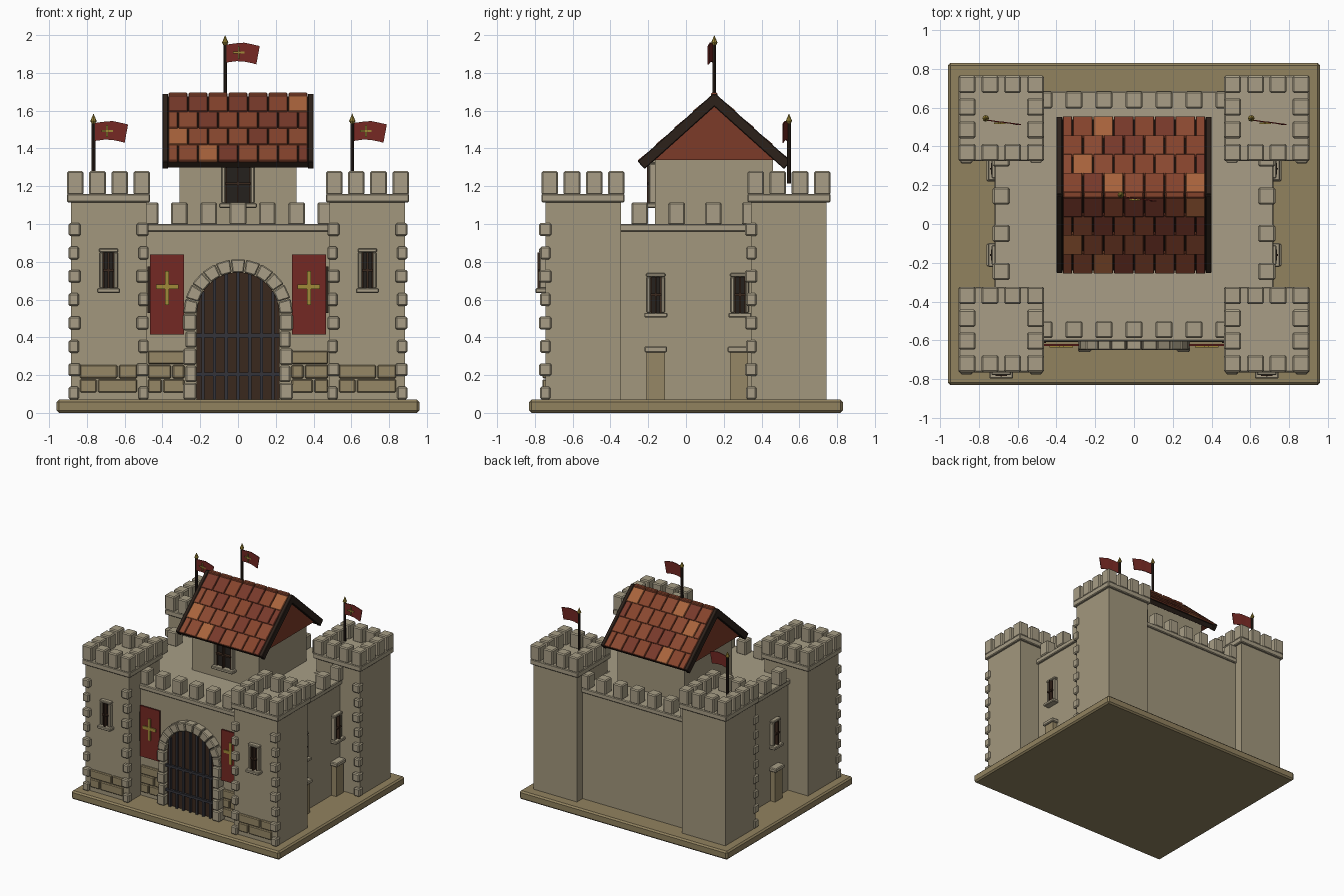
import bpy, bmesh, random
from math import sin, cos, pi, atan2, sqrt, hypot
from mathutils import Matrix, Vector

if "Cube" in bpy.data.objects:
    bpy.data.objects.remove(bpy.data.objects["Cube"])

random.seed(4)


def mat(name, hexcol):
    m = bpy.data.materials.new(name)
    rgb = [int(hexcol[i:i + 2], 16) / 255 for i in (0, 2, 4)]
    m.diffuse_color = [c / 12.92 if c < .04 else ((c + .055) / 1.055) ** 2.4 for c in rgb] + [1]
    m.use_nodes = True
    m.node_tree.nodes["Principled BSDF"].inputs["Base Color"].default_value = m.diffuse_color
    return m


STONE, TRIM = mat("stone", "A2977D"), mat("trim_stone", "A89E86")
EARTH, BRICK = mat("earth", "91825F"), mat("brick", "968766")
WOOD, TIMBER = mat("wood", "3A281D"), mat("timber", "2C211A")
DARK, IRON = mat("dark_glass", "25211D"), mat("iron", "34343A")
RED, GOLD, GABLE = mat("red_cloth", "742823"), mat("gold", "A08A38"), mat("gable_red", "7C3B28")
TILES = [mat("tile_%d" % i, h) for i, h in enumerate(("77392A", "85432C", "8A4830", "A8633C"))]


def B(x0, x1, y0, y1, z0, z1):
    """box from bounds"""
    return Matrix.LocRotScale(((x0 + x1) / 2, (y0 + y1) / 2, (z0 + z1) / 2), None,
                              (abs(x1 - x0), abs(y1 - y0), abs(z1 - z0)))


def C(c, s):
    """box from centre and size"""
    return Matrix.LocRotScale(c, None, s)


def part(name, material, boxes=(), prisms=(), bevel=0):
    """one object from boxes and from extruded outlines (point list, extrusion vector)"""
    bm = bmesh.new()
    for m in boxes:
        bmesh.ops.create_cube(bm, size=1, matrix=m)
    for pts, vec in prisms:
        f = bm.faces.new([bm.verts.new(p) for p in pts])
        new = bmesh.ops.extrude_face_region(bm, geom=[f])["geom"]
        bmesh.ops.translate(bm, vec=vec, verts=[v for v in new if isinstance(v, bmesh.types.BMVert)])
        # extrude_face_region keeps the outline face only when asked, so close the back
        if not f.is_valid:
            bmesh.ops.holes_fill(bm, edges=bm.edges[:], sides=0)
    bmesh.ops.recalc_face_normals(bm, faces=bm.faces[:])
    me = bpy.data.meshes.new(name)
    bm.to_mesh(me)
    bm.free()
    me.materials.append(material)
    ob = bpy.data.objects.new(name, me)
    bpy.context.collection.objects.link(ob)
    if bevel:
        b = ob.modifiers.new("bevel", "BEVEL")
        b.width, b.segments = bevel, 1
    return ob


# ground slab, curtain walls and their battlements
part("ground_slab", EARTH, [B(-.96, .96, -.83, .83, 0, .07)], bevel=.012)
part("curtain_wall", STONE, [B(-.7, .7, -.59, .67, .06, .97)])
part("wall_cornice", TRIM, [B(-.72, .72, -.605, .685, .96, 1.0)], bevel=.006)
m = [C((i * .155, y, 1.055), (.088, .088, .12)) for i in range(-3, 4) for y in (-.545, .64)]
m += [C((s * .685, -.245 + i * .195, 1.055), (.088, .088, .12)) for i in range(4) for s in (-1, 1)]
part("wall_merlons", TRIM, m, bevel=.008)

# four corner towers with caps, merlons and corner stones
body, cap, mer, quoin = [], [], [], []
for sx in (-1, 1):
    for sy in (-1, 1):
        cx, cy = sx * .685, sy * .545
        body.append(B(cx - .2, cx + .2, cy - .2, cy + .2, .06, 1.13))
        cap.append(B(cx - .22, cx + .22, cy - .22, cy + .22, 1.115, 1.16))
        for i in range(4):
            for j in range(4):
                if i in (0, 3) or j in (0, 3):
                    mer.append(C((cx - .176 + i * .1173, cy - .176 + j * .1173, 1.217), (.088, .088, .125)))
        for k in range(8):
            w = .064 if k % 2 else .054
            for e in (-1, 1):
                quoin.append(C((cx + e * (.212 - w / 2), cy - .2, .105 + k * .1236), (w, w, .068)))
part("towers", STONE, body)
part("tower_caps", TRIM, cap, bevel=.006)
part("tower_merlons", TRIM, mer, bevel=.008)
part("corner_stones", TRIM, quoin, bevel=.008)

# brick courses at the foot of the front
br = []
for s in (-1, 1):
    for r, splits in enumerate(((-.155, -.06, .155), (-.155, .05, .155))):
        for a, b in zip(splits, splits[1:]):
            z = .108 + r * .075
            br.append(B(s * .685 + a + .004, s * .685 + b - .004, -.76, -.73, z, z + .07))
    for r, splits in enumerate(((.28, .40, .48), (.28, .35, .48), (.28, .48))):
        for a, b in zip(splits, splits[1:]):
            z = .108 + r * .075
            br.append(B(s * (a + .004), s * (b - .004), -.61, -.58, z, z + .07))
part("foot_bricks", BRICK, br, bevel=.006)

# side buttresses
part("buttresses", BRICK, [B(s * .69, s * .745, y - .048, y + .048, .06, .33) for s in (-1, 1) for y in (-.16, .28)])
part("buttress_caps", TRIM, [B(s * .69, s * .76, y - .06, y + .06, .32, .352) for s in (-1, 1) for y in (-.16, .28)],
     bevel=.006)

# windows: u runs along the wall, o points out of it
frames, glass, bars = [], [], []


def window(place, zc, w, h):
    def put(lst, u0, u1, o, z0, z1):
        (x0, y0), (x1, y1) = place(u0, -.02), place(u1, o)
        lst.append(B(x0, x1, y0, y1, zc + z0, zc + z1))
    a, b = w / 2, h / 2
    for s in (-1, 1):
        put(frames, s * a, s * (a + .02), .03, -b, b)
        put(bars, s * a, s * (a - .008), .025, -b, b)
    put(frames, -a - .022, a + .022, .034, b, b + .02)
    put(frames, -a - .032, a + .032, .052, -b - .025, -b)
    put(glass, -a, a, .012, -b, b)
    put(bars, -.005, .005, .042, -b, b)
    put(bars, -a, a, .038, -.006, .006)


for s in (-1, 1):
    window(lambda u, o: (s * .685 + u, -.745 - o), .755, .058, .19)
    for cy in (-.16, .285):
        window(lambda u, o: (s * (.7 + o), cy + u), .625, .058, .19)
window(lambda u, o: (u, -.165 - o), 1.215, .135, .21)
part("window_frames", TRIM, frames, bevel=.005)
part("window_glass", DARK, glass)
part("window_bars", WOOD, bars)

# gate: door, iron grille, jamb stones and arch stones
Z, R = .525, .22
arc = [(R * cos(pi * i / 16), -.615, Z + R * sin(pi * i / 16)) for i in range(17)]
part("gate_door", WOOD, prisms=[([(R, -.615, .065)] + arc + [(-R, -.615, .065)], (0, .03, 0))])
g = [C((i * .062, -.628, .07 + (Z - .07 + sqrt(R * R - (i * .062) ** 2)) / 2),
       (.017, .017, Z - .07 + sqrt(R * R - (i * .062) ** 2))) for i in range(-3, 4)]
g += [B(-R, R, -.643, -.625, z - .01, z + .01) for z in (.205, .41)]
part("gate_grille", IRON, g)
j = []
for s in (-1, 1):
    for k in range(5):
        z = .07 + k * .091
        j.append(B(s * .22, s * (.29 if k % 2 == 0 else .278), -.66, -.58, z + .002, z + .089))
part("gate_jambs", TRIM, j, bevel=.008)
v = []
for k in range(11):
    a0, a1 = pi * k / 11 + .008, pi * (k + 1) / 11 - .008
    v.append(([(r * cos(a), -.65, Z + r * sin(a)) for r, a in ((.22, a0), (.29, a0), (.29, a1), (.22, a1))], (0, .07, 0)))
part("gate_arch", TRIM, prisms=v, bevel=.006)

# wall banners with crosses
part("banners", RED, [B(s * .285, s * .465, -.63, -.618, .415, .838) for s in (-1, 1)])
part("banner_crosses", GOLD, [B(s * .375 - a, s * .375 + a, -.638, -.628, z0, z1) for s in (-1, 1)
                              for a, z0, z1 in ((.011, .57, .75), (.06, .655, .68))])
part("banner_rods", TIMBER, [B(s * .455, s * .48, -.615, -.58, .53, .775) for s in (-1, 1)])

# keep and its roof
part("keep", STONE, [B(-.31, .31, -.165, .46, .98, 1.36)])
CY, ZR, A, L = .15, 1.675, atan2(.35, .39), hypot(.35, .39)
part("roof_gables", GABLE, prisms=[([(-.375, CY - .355, 1.34), (-.375, CY + .355, 1.34), (-.375, CY, 1.66)], (.75, 0, 0))])


def slope(s, x, t, n, size, tilt=0):
    """box lying on roof side s, t down from the ridge, n above the roof plane"""
    return Matrix.LocRotScale((x, CY + s * (cos(A) * t + sin(A) * n), ZR - sin(A) * t + cos(A) * n),
                              Matrix.Rotation(-s * (A - tilt), 3, 'X'), size)


part("roof_boards", TIMBER, [slope(s, 0, L / 2, -.018, (.74, L, .036)) for s in (-1, 1)])
part("barge_boards", TIMBER, [slope(s, e * .385, L / 2, -.012, (.03, L + .015, .055)) for s in (-1, 1) for e in (-1, 1)],
     bevel=.004)
tiles = [[] for _ in TILES]
rows, tw = 4, .74 / 7
for s in (-1, 1):
    for r in range(rows):
        off = (r % 2) * tw / 2
        for c in range(8 if r % 2 else 7):
            x0 = max(-.37, -.37 + c * tw - off)
            x1 = min(.37, -.37 + (c + 1) * tw - off)
            pick = random.choices(range(4), (3, 4, 4, 1.5))[0]
            tiles[pick].append(slope(s, (x0 + x1) / 2, (r + .5) * L / rows, .008,
                                     (x1 - x0 - .005, L / rows + .012, .016), .05))
for i, t in enumerate(tiles):
    part("roof_tiles_%d" % i, TILES[i], t, bevel=.003)
part("ridge_tiles", TILES[1], [C((-.37 + (c + .5) * tw, CY, 1.682), (tw - .005, .035, .026)) for c in range(7)], bevel=.006)

# flags: pole, pointed tip, waving cloth and cross
for name, x, y, z0, zt in (("keep", -.068, .15, 1.66, 2.0), ("left", -.765, .545, 1.215, 1.585),
                           ("right", .605, .545, 1.215, 1.585)):
    for label, m_, r1, r2, a, b in (("pole", TIMBER, .01, .01, z0, zt - .045), ("tip", GOLD, .017, .0, zt - .04, zt),
                                    ("tip_base", GOLD, .008, .017, zt - .055, zt - .04)):
        bm = bmesh.new()
        bmesh.ops.create_cone(bm, cap_ends=True, segments=8, radius1=r1, radius2=r2, depth=b - a,
                              matrix=Matrix.Translation((x, y, (a + b) / 2)))
        me = bpy.data.meshes.new("%s_flag_%s" % (name, label))
        bm.to_mesh(me)
        bm.free()
        me.materials.append(m_)
        bpy.context.collection.objects.link(bpy.data.objects.new(me.name, me))
    # columns: distance from pole, offset in y, bottom and top below the tip
    cols = ((.008, -.006, -.145, -.05), (.06, -.014, -.138, -.043), (.1, -.018, -.14, -.04),
            (.14, -.024, -.148, -.048), (.165, -.029, -.155, -.058))
    P = [[Vector((x + d, y + o, zt + z)) for z in (lo, hi)] for d, o, lo, hi in cols]
    P[-1][1].x += .018
    part(name + "_flag_cloth", RED, prisms=[([p[0], q[0], q[1], p[1]], (0, -.006, 0)) for p, q in zip(P, P[1:])])
    part(name + "_flag_cross", GOLD, [C((x + .072, y - .026, zt - .093), sz) for sz in ((.06, .008, .01), (.01, .008, .065))])
